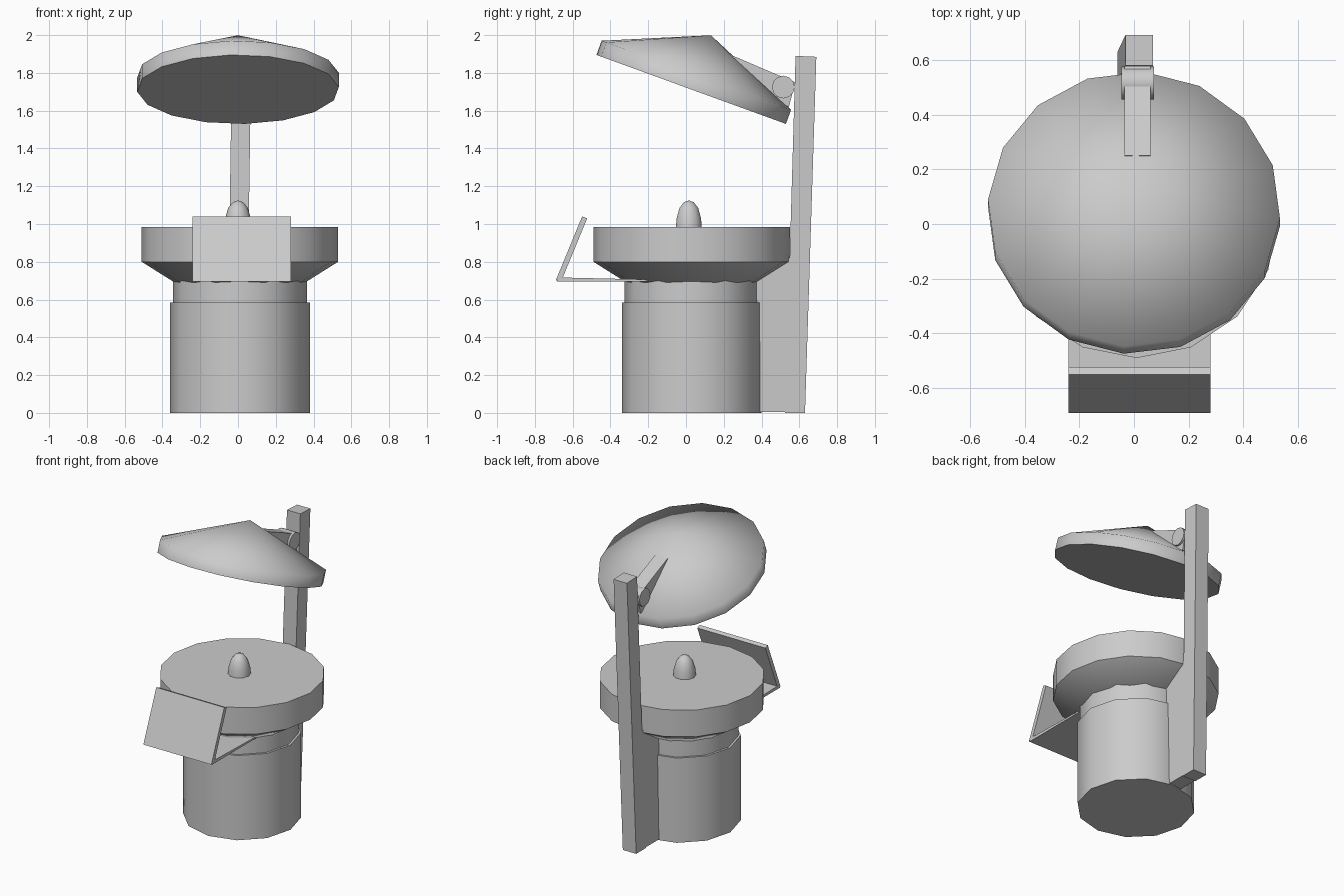
import bpy, bmesh
from math import radians, pi, sin, cos
from mathutils import Vector, Matrix

if "Cube" in bpy.data.objects:
    bpy.data.objects.remove(bpy.data.objects["Cube"])

GREY = (0.6, 0.6, 0.6, 1)
grey = bpy.data.materials.new("plain_grey")
grey.use_nodes = True
grey.diffuse_color = GREY
grey.node_tree.nodes["Principled BSDF"].inputs["Base Color"].default_value = GREY


def finish(name, bm, smooth_angle=None):
    """Turn a bmesh into a named object with the shared material."""
    bmesh.ops.recalc_face_normals(bm, faces=bm.faces)
    mesh = bpy.data.meshes.new(name)
    bm.to_mesh(mesh)
    bm.free()
    mesh.materials.append(grey)
    ob = bpy.data.objects.new(name, mesh)
    bpy.context.collection.objects.link(ob)
    if smooth_angle:
        bpy.ops.object.select_all(action='DESELECT')
        ob.select_set(True)
        bpy.context.view_layer.objects.active = ob
        bpy.ops.object.shade_smooth_by_angle(angle=radians(smooth_angle))
    return ob


def lathe(name, profile, sides, matrix, smooth_angle=35, turn=0):
    """Spin (radius, height) points round z; zero radius makes a tip."""
    bm = bmesh.new()
    rings = []
    for r, h in profile:
        if r == 0:
            rings.append([bm.verts.new((0, 0, h))] * sides)
        else:
            angles = [turn + 2 * pi * i / sides for i in range(sides)]
            rings.append([bm.verts.new((r * cos(a), r * sin(a), h)) for a in angles])
    for low, high in zip(rings, rings[1:]):
        for i in range(sides):
            j = (i + 1) % sides
            quad = [low[i], low[j], high[j], high[i]]
            bm.faces.new(list(dict.fromkeys(quad)))
    for ring in (rings[0], rings[-1]):
        if ring[0] is not ring[1]:
            bm.faces.new(ring)
    bm.transform(matrix)
    return finish(name, bm, smooth_angle)


def extrude_side(name, outline, x0, x1, lean=0):
    """Extrude a (y, z) outline along x; lean shifts x with height."""
    bm = bmesh.new()
    a, b = ([bm.verts.new((x + lean * z, y, z)) for y, z in outline] for x in (x0, x1))
    bm.faces.new(a)
    bm.faces.new(b)
    for i in range(len(a)):
        j = (i + 1) % len(a)
        bm.faces.new((a[i], a[j], b[j], b[i]))
    return finish(name, bm)


move = Matrix.Translation
centre = move((0.01, 0.03, 0))

# Base drum, neck and flared table
lathe("base_drum", [(0.37, 0), (0.37, 0.585)], 12, centre)
lathe("neck", [(0.355, 0.58), (0.355, 0.70)], 12, centre)
lathe("table_top", [(0.345, 0.69), (0.52, 0.80), (0.52, 0.985)], 16, centre)

# Rounded knob in the middle of the table
lathe("knob", [(0.072, 0.98), (0.068, 1.03), (0.052, 1.085), (0.028, 1.115), (0, 1.125)],
      10, move((0, 0.015, 0)), 60)

# Leaning post and the fin joining it to the drum
extrude_side("post", [(0.525, 0), (0.63, 0), (0.69, 1.885), (0.58, 1.89)], -0.06, 0.042, 0.015)
extrude_side("post_fin", [(0.30, 0.005), (0.54, 0.005), (0.56, 0.82), (0.30, 0.82)],
             -0.06, 0.04, 0.015)

# Tilted conical lid
tilt = Matrix.Rotation(radians(-20), 4, 'X')
lathe("lid", [(0.535, 0), (0.535, 0.08), (0, 0.305)], 16,
      move((0, 0.0275, 1.7125)) @ tilt, 75, radians(-4))

# Hinge barrel and the arm holding the lid
lathe("hinge_barrel", [(0.06, -0.06), (0.06, 0.06)], 12,
      move((0.014, 0.515, 1.725)) @ Matrix.Rotation(pi / 2, 4, 'Y'))
extrude_side("hinge_arm", [(0.25, 1.89), (0.578, 1.75), (0.545, 1.62), (0.20, 1.77)],
             -0.035, 0.06)

# Front tray and its raised panel
extrude_side("tray", [(-0.685, 0.695), (-0.20, 0.695), (-0.20, 0.706), (-0.67, 0.717)],
             -0.24, 0.28)
extrude_side("tray_panel", [(-0.69, 0.70), (-0.655, 0.71), (-0.523, 1.03), (-0.55, 1.04)],
             -0.24, 0.28)
